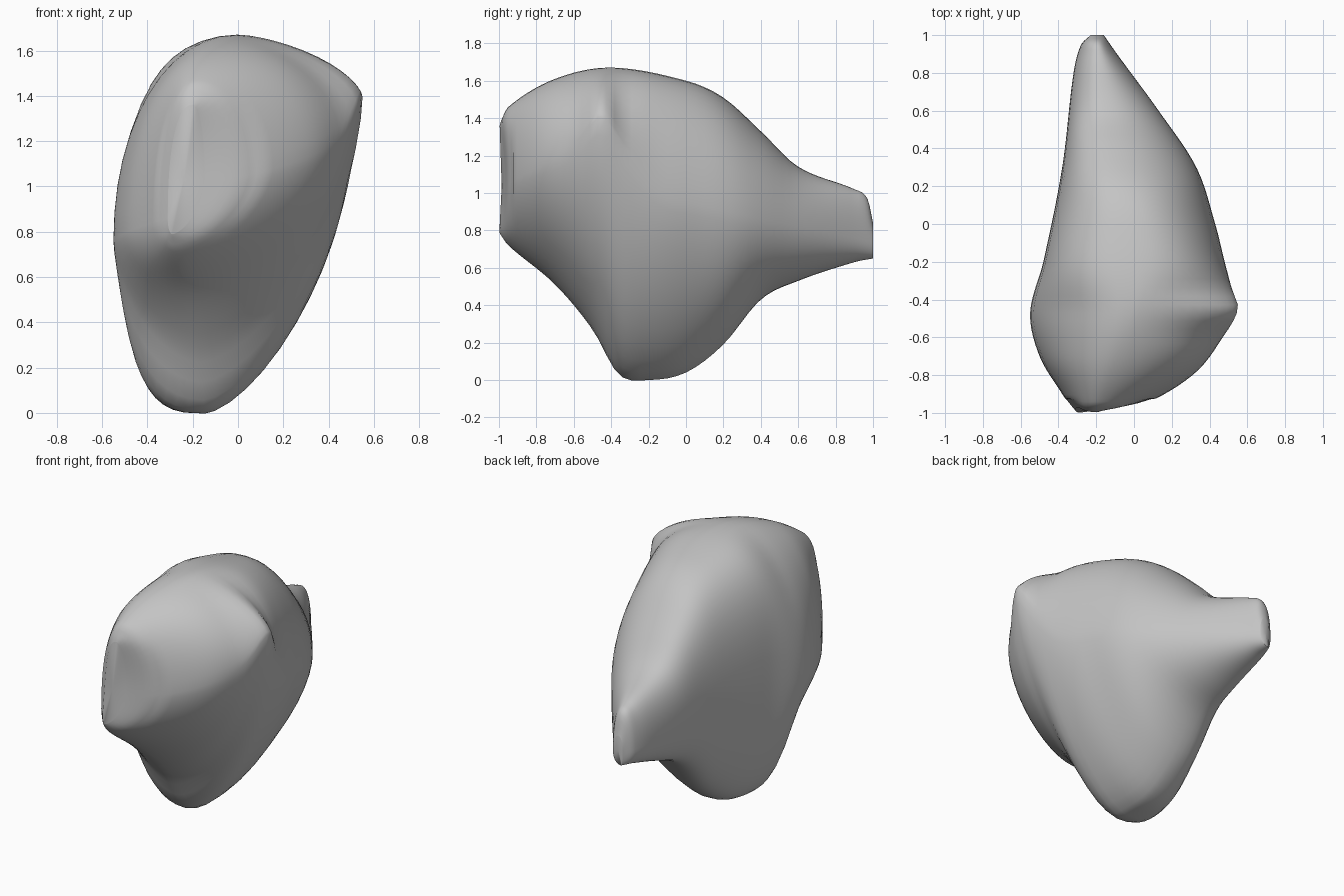
import bpy, bmesh, math

cube = bpy.data.objects.get("Cube")
if cube:
    bpy.data.objects.remove(cube, do_unlink=True)

grey = bpy.data.materials.new("stone_grey")
grey.use_nodes = True
tone = (0.55, 0.55, 0.55, 1)
grey.diffuse_color = tone
grey.node_tree.nodes["Principled BSDF"].inputs["Base Color"].default_value = tone


def curve(*points):
    """Return a smooth function of y running through the (y, value) points."""
    def slope(i):
        a, b = points[max(i - 1, 0)], points[min(i + 1, len(points) - 1)]
        return (b[1] - a[1]) / (b[0] - a[0])

    def evaluate(y):
        i = 0
        while i < len(points) - 2 and y > points[i + 1][0]:
            i += 1
        (y0, v0), (y1, v1) = points[i], points[i + 1]
        span = y1 - y0
        t = min(max((y - y0) / span, 0), 1)
        s = 1 - t
        return (v0 * s * s * (1 + 2 * t) + v1 * t * t * (3 - 2 * t)
                + span * s * t * (slope(i) * s - slope(i + 1) * t))
    return evaluate


# Outline of the body along its length: heights and widths
top = curve((-1, 1.36), (-.95, 1.46), (-.7, 1.61), (-.4, 1.67), (0, 1.6), (.2, 1.51),
            (.4, 1.33), (.6, 1.14), (.9, 1.02), (.97, .97), (1, .84))
bottom = curve((-1, .79), (-.95, .72), (-.7, .51), (-.5, .27), (-.36, .03), (-.2, 0), (0, .04),
               (.2, .19), (.4, .43), (.6, .53), (.9, .63), (1, .65))
left = curve((-1, -.31), (-.9, -.38), (-.7, -.5), (-.47, -.55), (-.2, -.48),
             (.3, -.38), (.8, -.32), (.95, -.28), (1, -.23))
right = curve((-1, -.15), (-.97, .02), (-.8, .31), (-.6, .47), (-.45, .55), (-.35, .52), (-.2, .48),
              (0, .43), (.3, .33), (.6, .13), (.9, -.09), (1, -.16))

# Where each section is widest, highest and lowest
right_height = curve((-1, 1.03), (-.8, 1.13), (-.6, 1.24), (-.45, 1.41), (-.32, 1.2),
                     (-.15, 1), (.1, .93), (.5, .84), (1, .74))
left_height = curve((-1, .86), (-.47, .76), (0, .8), (1, .75))
top_x = curve((-1, -.2), (-.4, 0), (0, 0), (.4, -.12), (1, -.2))
bottom_x = curve((-1, -.29), (-.36, -.15), (.3, -.18), (1, -.22))

# Roundness of the section quadrants: higher is boxier
upper_right = curve((-1, 2.1), (-.7, 2), (-.45, 1.55), (-.2, 2.2), (.1, 2.1), (1, 2.2))
upper_left = curve((-1, 2.3), (-.47, 2.05), (-.2, 2.8), (.2, 2.6), (1, 2.2))
lower_left = curve((-1, 2.1), (-.5, 1.65), (-.2, 3.2), (.2, 2.7), (1, 2.2))
lower_right = curve((-1, 1.6), (-.5, 1.6), (0, 1.5), (.5, 1.9), (1, 2.2))

STEPS = 12
RINGS = 64


def section(y):
    """Four joined superellipse arcs around one slice."""
    r, t = (right(y), right_height(y)), (top_x(y), top(y))
    l, b = (left(y), left_height(y)), (bottom_x(y), bottom(y))
    arcs = ((r, t, upper_right, True), (t, l, upper_left, False),
            (l, b, lower_left, True), (b, r, lower_right, False))
    ring = []
    for start, end, power, from_side in arcs:
        cx, cz = (end[0], start[1]) if from_side else (start[0], end[1])
        n = power(y)
        for k in range(STEPS):
            a = math.pi / 2 * k / STEPS
            u, v = math.cos(a) ** (2 / n), math.sin(a) ** (2 / n)
            x = cx + (start[0] - cx) * u + (end[0] - cx) * v
            z = cz + (start[1] - cz) * u + (end[1] - cz) * v
            ring.append((x, y, z))
    return ring


# Body: loft the slices from the blunt front to the narrow tail
bm = bmesh.new()
rings = []
for i in range(RINGS + 1):
    y = -math.cos(math.pi * i / RINGS)
    rings.append([bm.verts.new(p) for p in section(y)])
count = 4 * STEPS

# Set the middle of the front end back, leaving its high and low tips foremost
for ring in rings[:8]:
    for v in ring:
        tip = min(abs(v.co.z - 1.08) / .3, 1)
        v.co.y += max(0, -.9 - v.co.y) * .3 * (1 - tip * tip)

for a, b in zip(rings, rings[1:]):
    for k in range(count):
        m = (k + 1) % count
        bm.faces.new((a[k], a[m], b[m], b[k]))

# Close both ends
for ring in (rings[0], rings[-1]):
    hub = bm.verts.new(sum((v.co for v in ring[1:]), ring[0].co.copy()) / count)
    for k in range(count):
        bm.faces.new((ring[k], ring[(k + 1) % count], hub))
bmesh.ops.recalc_face_normals(bm, faces=bm.faces)

mesh = bpy.data.meshes.new("stone_body")
bm.to_mesh(mesh)
bm.free()
body = bpy.data.objects.new("stone_body", mesh)
bpy.context.collection.objects.link(body)
mesh.materials.append(grey)
bpy.ops.object.select_all(action="DESELECT")
bpy.context.view_layer.objects.active = body
body.select_set(True)
bpy.ops.object.shade_smooth_by_angle(angle=math.radians(80))
